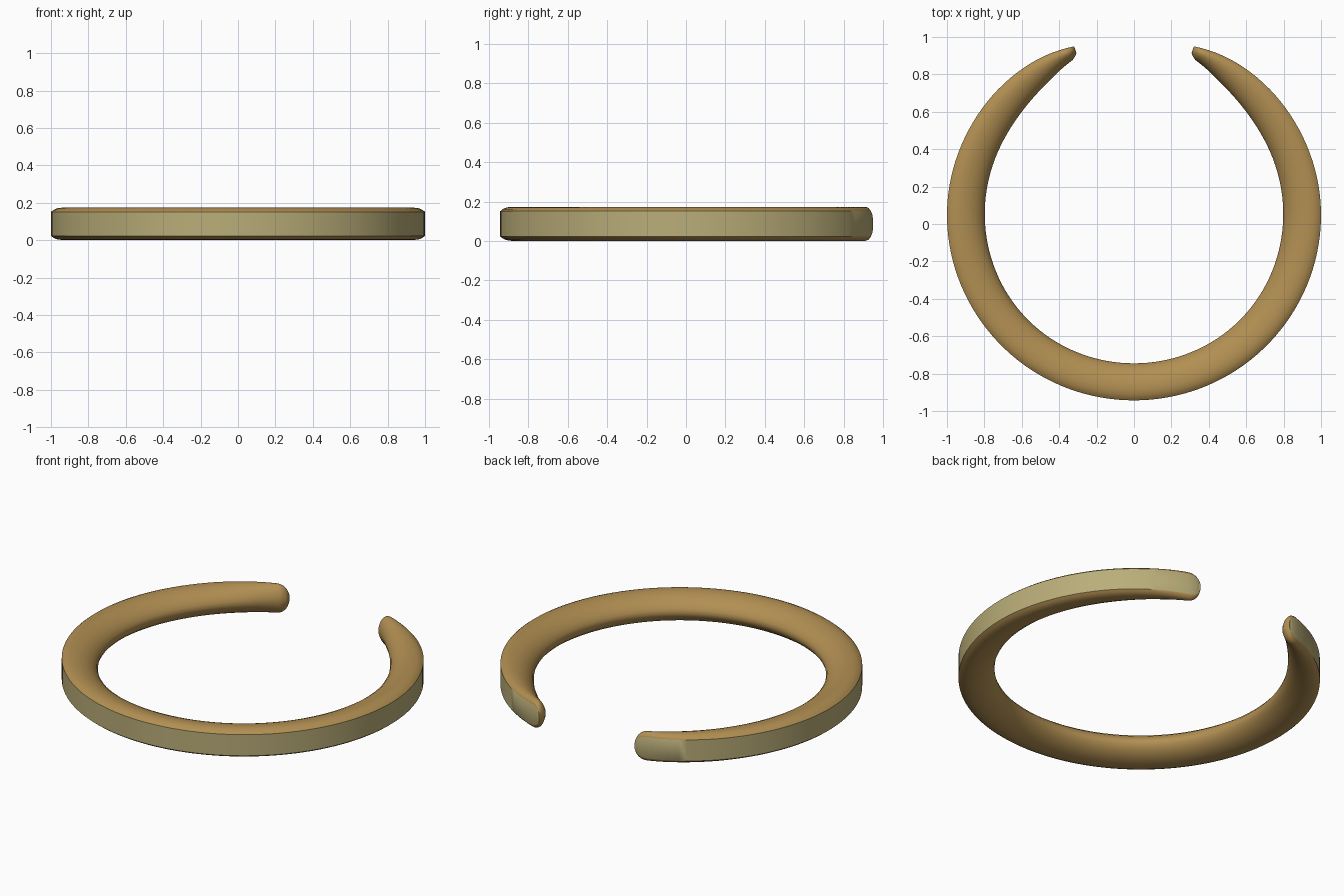
import bpy, bmesh, math

if "Cube" in bpy.data.objects:
    bpy.data.objects.remove(bpy.data.objects["Cube"])

CY = 0.055            # centre of the circle in y
START = 19.7          # half opening angle, degrees from +y
# angle from +y, outer radius, inner radius
KEYS = [(19.7, .950, .893), (26, .964, .868), (34, .975, .838), (46, .984, .813),
        (60, .990, .801), (90, 1.0, .798), (135, 1.0, .802), (180, .998, .800)]
# half of the D-shaped section: depth fraction, height from the middle
HALF = [(0, .064), (.06, .074), (.16, .083), (.30, .0865), (.45, .084), (.60, .076),
        (.75, .063), (.88, .043), (.97, .021)]
SECTION = HALF + [(1, 0)] + [(d, -h) for d, h in reversed(HALF)]


def material(name, rgb):
    m = bpy.data.materials.new(name)
    m.diffuse_color = (*rgb, 1)
    m.use_nodes = True
    m.node_tree.nodes["Principled BSDF"].inputs["Base Color"].default_value = m.diffuse_color
    return m


def radii(a):
    """Smooth (Catmull-Rom style) interpolation of the key radii."""
    a = 360 - a if a > 180 else a
    a = max(a, START)
    n = len(KEYS)
    i = max(j for j in range(n - 1) if KEYS[j][0] <= a + 1e-6)

    def slope(j, c):
        if j == n - 1:
            return 0
        lo = max(j - 1, 0)
        return (KEYS[j + 1][c] - KEYS[lo][c]) / (KEYS[j + 1][0] - KEYS[lo][0])
    w = KEYS[i + 1][0] - KEYS[i][0]
    t = (a - KEYS[i][0]) / w
    return [(2*t**3 - 3*t*t + 1) * KEYS[i][c] + (t**3 - 2*t*t + t) * w * slope(i, c)
            + (3*t*t - 2*t**3) * KEYS[i + 1][c] + (t**3 - t*t) * w * slope(i + 1, c)
            for c in (1, 2)]


# Section angles, packed closely at the rounded tips
tip = [START + d for d in (0, .1, .3, .6, 1, 1.5, 2.1, 2.8, 3.6, 4.5)]
body = [START + 4.5 + (360 - 2 * START - 9) * i / 120 for i in range(1, 120)]
angles = tip + body + [360 - a for a in reversed(tip)]

bm = bmesh.new()
rings = []
for a in angles:
    ro, ri = radii(a)
    s = max(0, min(a, 360 - a) - START)
    h = (1 - max(0, 1 - (s + .1) / 4.6) ** 2.3) ** (1 / 2.3)
    depth = (ro - ri) * (.6 + .4 * math.sqrt(min(1, s / 2)))
    p = math.radians(a)
    rings.append([bm.verts.new(((ro - d * depth) * math.sin(p),
                                CY + (ro - d * depth) * math.cos(p),
                                .0875 + z * h)) for d, z in SECTION])

# Skin the sections; the flat outer strip gets the second colour
n = len(SECTION)
for r, q in zip(rings, rings[1:]):
    for k in range(n):
        f = bm.faces.new((r[k], r[(k + 1) % n], q[(k + 1) % n], q[k]))
        f.material_index = 1 if k == n - 1 else 0
bm.faces.new(rings[0])
bm.faces.new(rings[-1])
bmesh.ops.recalc_face_normals(bm, faces=bm.faces)

mesh = bpy.data.meshes.new("open_bangle")
bm.to_mesh(mesh)
bm.free()
mesh.materials.append(material("warm brass", (.445, .275, .085)))
mesh.materials.append(material("pale khaki gold", (.49, .42, .19)))
bangle = bpy.data.objects.new("open_bangle", mesh)
bpy.context.collection.objects.link(bangle)
bpy.context.view_layer.objects.active = bangle
bangle.select_set(True)
bpy.ops.object.shade_smooth_by_angle(angle=math.radians(40))
